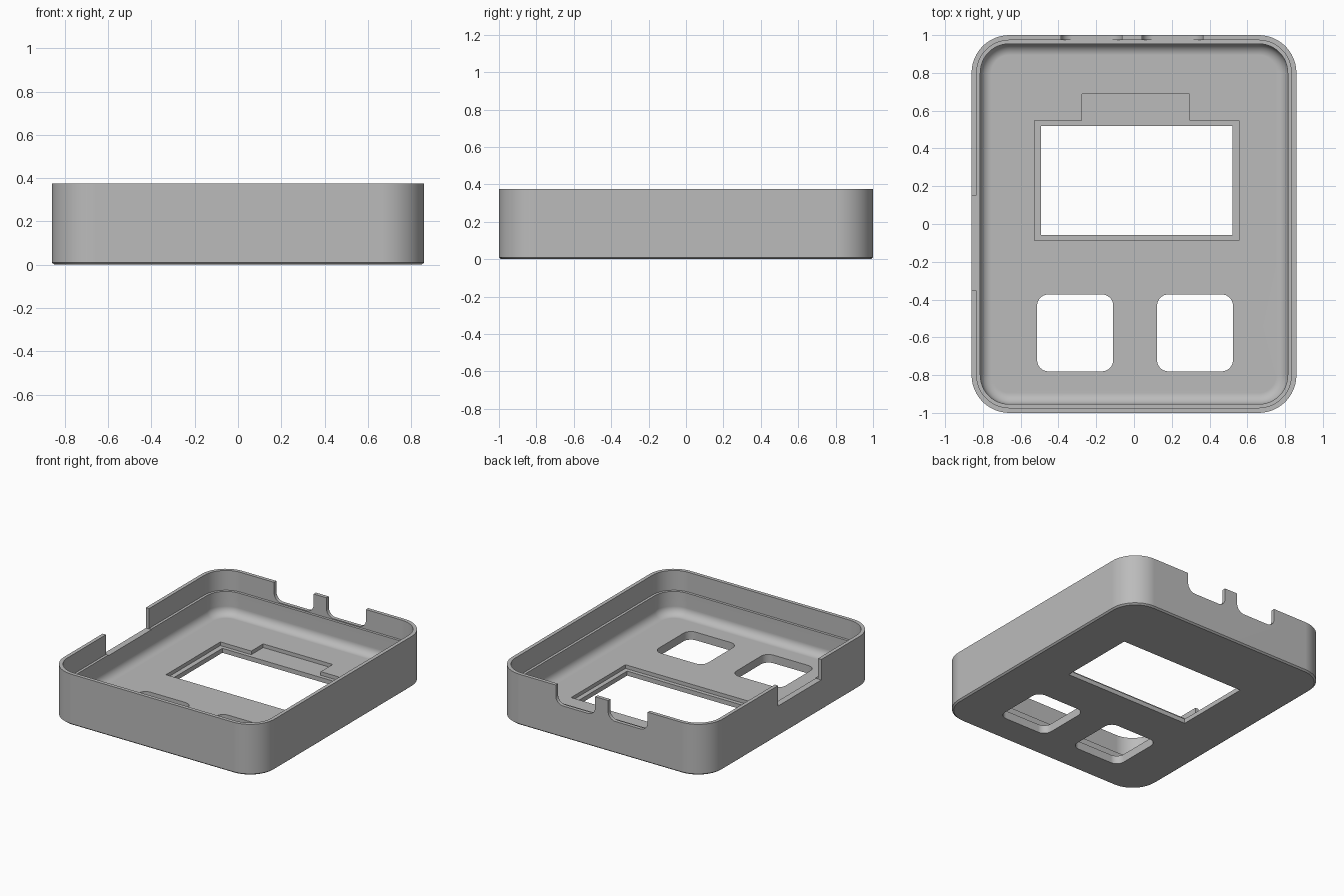
import bpy, bmesh, math

if "Cube" in bpy.data.objects:
    bpy.data.objects.remove(bpy.data.objects["Cube"])

HX, HY, TOP, R = 0.86, 1.0, 0.376, 0.2   # half width, half depth, height, corner radius
FLOOR, LEDGE = 0.06, 0.23                # inside floor and ledge heights

grey = bpy.data.materials.new("case grey")
grey.diffuse_color = (0.5, 0.5, 0.5, 1)
grey.use_nodes = True
grey.node_tree.nodes["Principled BSDF"].inputs["Base Color"].default_value = grey.diffuse_color


def rounded(x0, x1, y0, y1, r, n=12):
    """Rounded rectangle outline, counter-clockwise."""
    pts = []
    corners = [(x1 - r, y1 - r), (x0 + r, y1 - r), (x0 + r, y0 + r), (x1 - r, y0 + r)]
    for q, (cx, cy) in enumerate(corners):
        for i in range(n + 1):
            a = (q + i / n) * math.pi / 2
            pts.append((cx + r * math.cos(a), cy + r * math.sin(a)))
    return pts


def loft(name, rings):
    """Closed solid skinned through rings of equal point count."""
    bm = bmesh.new()
    vr = [[bm.verts.new(p) for p in ring] for ring in rings]
    n = len(vr[0])
    for a, b in zip(vr, vr[1:]):
        for i in range(n):
            j = (i + 1) % n
            bm.faces.new((a[i], a[j], b[j], b[i]))
    bm.faces.new(vr[0][::-1])
    bm.faces.new(vr[-1])
    bmesh.ops.recalc_face_normals(bm, faces=bm.faces)
    me = bpy.data.meshes.new(name)
    bm.to_mesh(me)
    bm.free()
    me.materials.append(grey)
    ob = bpy.data.objects.new(name, me)
    bpy.context.collection.objects.link(ob)
    return ob


def prism(name, pts, z0, z1):
    return loft(name, [[(x, y, z) for x, y in pts] for z in (z0, z1)])


def box(name, x0, x1, y0, y1, z0, z1):
    return prism(name, [(x0, y0), (x1, y0), (x1, y1), (x0, y1)], z0, z1)


# Shell: (inset, height) section from the underside, over the rim, down to the floor
section = [(0.012, 0), (0, 0.01), (0, TOP), (0.027, TOP), (0.027, LEDGE), (0.046, LEDGE)]
F = 0.06
for i in range(7):
    a = i / 6 * math.pi / 2
    section.append((0.046 + F * (1 - math.cos(a)), FLOOR + F * (1 - math.sin(a))))
shell = loft("case_shell", [
    [(x, y, z) for x, y in rounded(o - HX, HX - o, o - HY, HY - o, R - o)]
    for o, z in section])

# Screen recess with its tab, and the screen window
cutters = [
    prism("screen_recess_cutter",
          [(-0.528, -0.087), (0.556, -0.087), (0.556, 0.548), (0.293, 0.548),
           (0.293, 0.687), (-0.275, 0.687), (-0.275, 0.548), (-0.528, 0.548)], 0.033, 0.1),
    box("screen_window_cutter", -0.492, 0.522, -0.058, 0.52, -0.1, 0.2),
    # Port opening in the left wall
    box("side_port_cutter", -1.0, -0.78, -0.352, 0.152, 0.225, 0.6),
]
# Rounded button holes
for x0, x1 in ((-0.513, -0.11), (0.122, 0.524)):
    cutters.append(prism("button_hole_cutter", rounded(x0, x1, -0.78, -0.373, 0.06), -0.1, 0.2))
# Round-bottomed notches in the back wall
for x0, x1 in ((-0.386, -0.063), (0.042, 0.365)):
    outline = rounded(x0, x1, 0.237, 0.7, 0.06)
    cutters.append(loft("back_notch_cutter", [[(x, y, z) for x, z in outline] for y in (0.9, 1.1)]))

bpy.context.view_layer.objects.active = shell
for c in cutters:
    c.hide_render = True
    m = shell.modifiers.new("cut", 'BOOLEAN')
    m.operation, m.solver, m.object = 'DIFFERENCE', 'EXACT', c
    bpy.ops.object.modifier_apply(modifier=m.name)
    bpy.data.objects.remove(c)

# Smooth rounded corners, crisp edges
bpy.ops.object.select_all(action='DESELECT')
shell.select_set(True)
bpy.ops.object.shade_smooth_by_angle(angle=math.radians(30))
w = shell.modifiers.new("flat_face_normals", 'WEIGHTED_NORMAL')
w.keep_sharp = True
